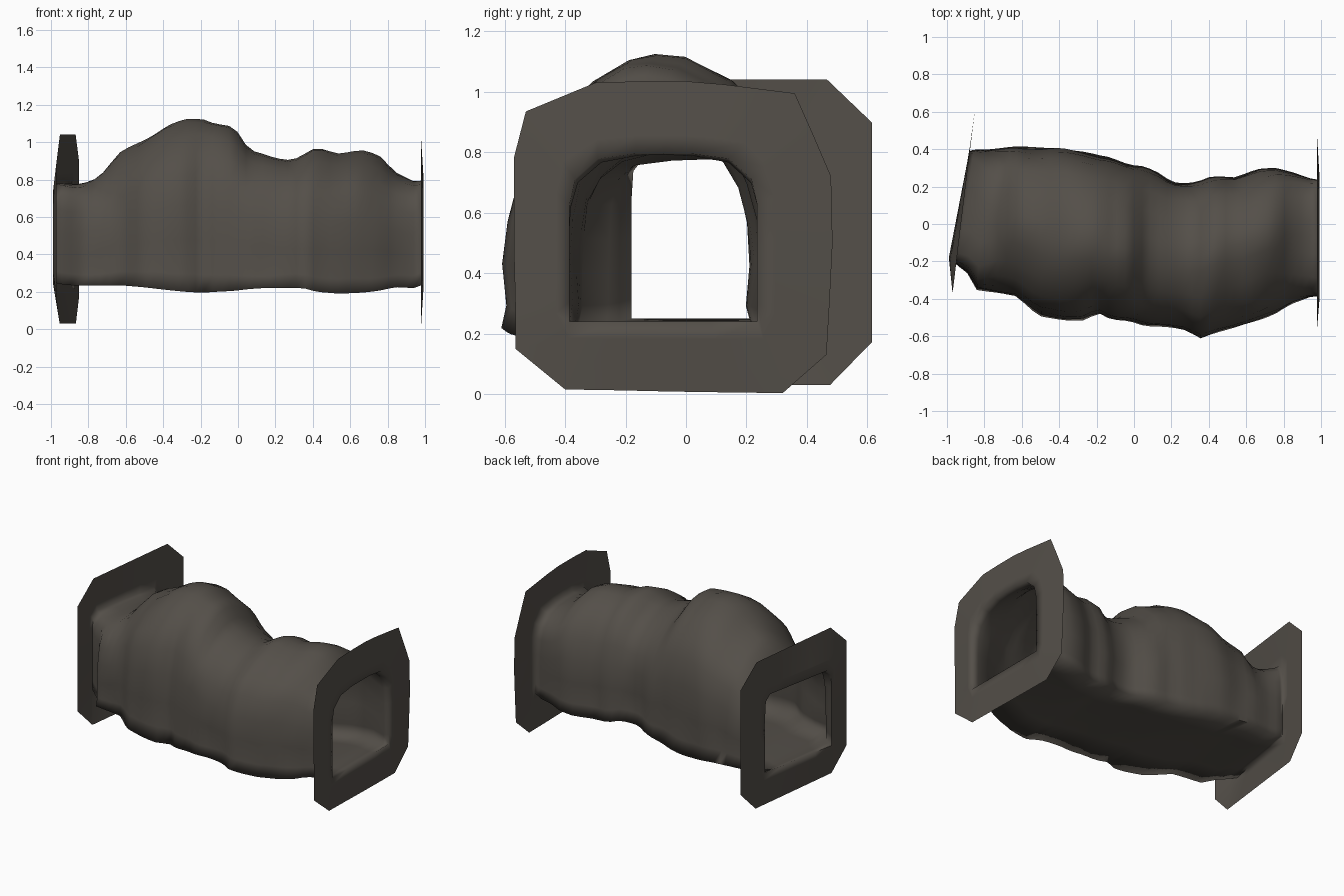
import bpy, bmesh
from mathutils import Vector, noise

if "Cube" in bpy.data.objects:
    bpy.data.objects.remove(bpy.data.objects["Cube"])

rock = bpy.data.materials.new("dark brown rock")
rock.diffuse_color = (0.088, 0.078, 0.066, 1)
rock.use_nodes = True
rock.node_tree.nodes["Principled BSDF"].inputs["Base Color"].default_value = rock.diffuse_color


def ring_profile(half):
    """Half outline (front foot to crown) mirrored, then closed by floor points."""
    full = half + [(0.5, 1.0)] + [(1 - u, v) for u, v in reversed(half)]
    return full + [(0.75, 0), (0.5, 0), (0.25, 0)]


# Normalised cross-sections, all with the same number of points
arch = ring_profile([(0, 0), (.02, .1), (.01, .3), (.02, .5), (.06, .68), (.13, .80), (.25, .91), (.4, .985)])
door = ring_profile([(0, 0), (0, .12), (0, .3), (0, .5), (0, .7), (.03, .85), (.15, .97), (.35, 1)])
square = ring_profile([(0, 0), (0, .12), (0, .3), (0, .5), (0, .75), (.01, .92), (.07, 1), (.3, 1)])
octagon = ring_profile([(.14, 0), (0, .14), (0, .3), (0, .5), (0, .7), (0, .86), (.15, 1), (.35, 1)])

# Right-hand collar outline (y, z)
right_outline = [(-.40, .015), (-.565, .15), (-.565, .3), (-.57, .5), (-.57, .78), (-.53, .935), (-.30, 1.03),
                 (-.15, 1.035), (0, 1.035), (.12, 1.025), (.36, .995), (.42, .86), (.48, .72), (.485, .5),
                 (.475, .3), (.465, .13), (.32, .003), (.15, .005), (-.05, .008), (-.22, .012)]

# Tunnel body: x, front y, back y, floor z, crown z
stations = [
    (-.93, -.20, .395, .245, .78), (-.86, -.25, .40, .235, .775), (-.81, -.35, .40, .235, .79),
    (-.74, -.365, .405, .235, .82), (-.63, -.39, .41, .235, .94), (-.51, -.49, .405, .225, 1.01),
    (-.38, -.515, .41, .21, 1.09), (-.28, -.515, .39, .20, 1.12), (-.19, -.475, .365, .195, 1.125),
    (-.12, -.515, .355, .20, 1.10), (-.02, -.52, .315, .205, 1.08), (.06, -.545, .31, .215, .96),
    (.14, -.55, .27, .22, .935), (.20, -.555, .225, .22, .915), (.29, -.57, .22, .22, .90),
    (.35, -.61, .23, .22, .93), (.42, -.585, .255, .20, .97), (.54, -.555, .25, .19, .94),
    (.66, -.515, .295, .195, .955), (.75, -.48, .305, .205, .93), (.84, -.425, .28, .225, .835),
    (.94, -.39, .245, .22, .79)]


def clamp(t):
    return max(0, min(1, t))


def station_at(x):
    for a, b in zip(stations, stations[1:]):
        if x <= b[0] + 1e-6:
            t = (x - a[0]) / (b[0] - a[0])
            return [p + (q - p) * t for p, q in zip(a, b)]
    return stations[-1]


def place(profile, x, y0, y1, z0, z1):
    return [Vector((x, y0 + u * (y1 - y0), z0 + v * (z1 - z0))) for u, v in profile]


def between(a, b, t):
    return [p.lerp(q, t) for p, q in zip(a, b)]


# Left collar, slightly skewed, and its mouth lip
left_collar = place(octagon, 0, -.37, .615, .03, 1.04)
for p in left_collar:
    p.x = -.97 + .12 * (p.y + .37) / .985
left_lip = place(square, 0, -.18, .39, .25, .78)
for p in left_lip:
    p.x = -.99 + .11 * (p.y + .18) / .57
rings = [left_collar, between(left_collar, left_lip, .75), left_lip]

# Lumpy body rings
count = 42
for i in range(count):
    x = -.90 + 1.84 * i / (count - 1)
    _, y0, y1, z0, z1 = station_at(x)
    k = min(1, (x + .95) / .25, (.99 - x) / .25)
    mouth = square if x < 0 else door
    prof = [(a[0] * k + d[0] * (1 - k), a[1] * k + d[1] * (1 - k)) for a, d in zip(arch, mouth)]
    # crown leans to the front on the left hump and to the back on the right hump
    lean = k * (-.04 + .09 * clamp((x - .15) / .3))
    prof = [(u + lean * 4 * u * (1 - u) * v * v, v) for u, v in prof]
    pts = place(prof, x, y0, y1, z0, z1)
    for j, (p, (u, v)) in enumerate(zip(pts, prof)):
        n = noise.noise_vector(p * 5)
        p.y += .015 * k * n.y
        p.z += .015 * k * n.z * (v > .05)
        if j > 16:                      # floor rises a little above the feet
            p.z += .4 * (.245 - p.z)
        # the left end follows the skew of its collar
        p.x += .1 * (u - .5) * max(0, (-.6 - x) / .35)
    rings.append(pts)

# Right mouth lip and collar
right_lip = place(door, .993, -.385, .235, .24, .795)
right_collar = [Vector((.978, y, z)) for y, z in right_outline]
rings += [right_lip, between(right_lip, right_collar, .25), right_collar]

# Skin the rings into one open shell
bm = bmesh.new()
loops = [[bm.verts.new(p) for p in r] for r in rings]
n = len(arch)
for a, b in zip(loops, loops[1:]):
    for j in range(n):
        bm.faces.new((a[j], b[j], b[(j + 1) % n], a[(j + 1) % n]))
bmesh.ops.recalc_face_normals(bm, faces=bm.faces)
# make sure the crown faces outward
bm.normal_update()
top = max((f for f in bm.faces if abs(f.normal.z) > .7), key=lambda f: f.calc_center_median().z)
if top.normal.z < 0:
    bmesh.ops.reverse_faces(bm, faces=bm.faces)
mesh = bpy.data.meshes.new("rock_tunnel")
bm.to_mesh(mesh)
bm.free()
mesh.materials.append(rock)
obj = bpy.data.objects.new("rock_tunnel", mesh)
bpy.context.collection.objects.link(obj)
bpy.context.view_layer.objects.active = obj
obj.select_set(True)
bpy.ops.object.shade_smooth_by_angle(angle=1.9)
